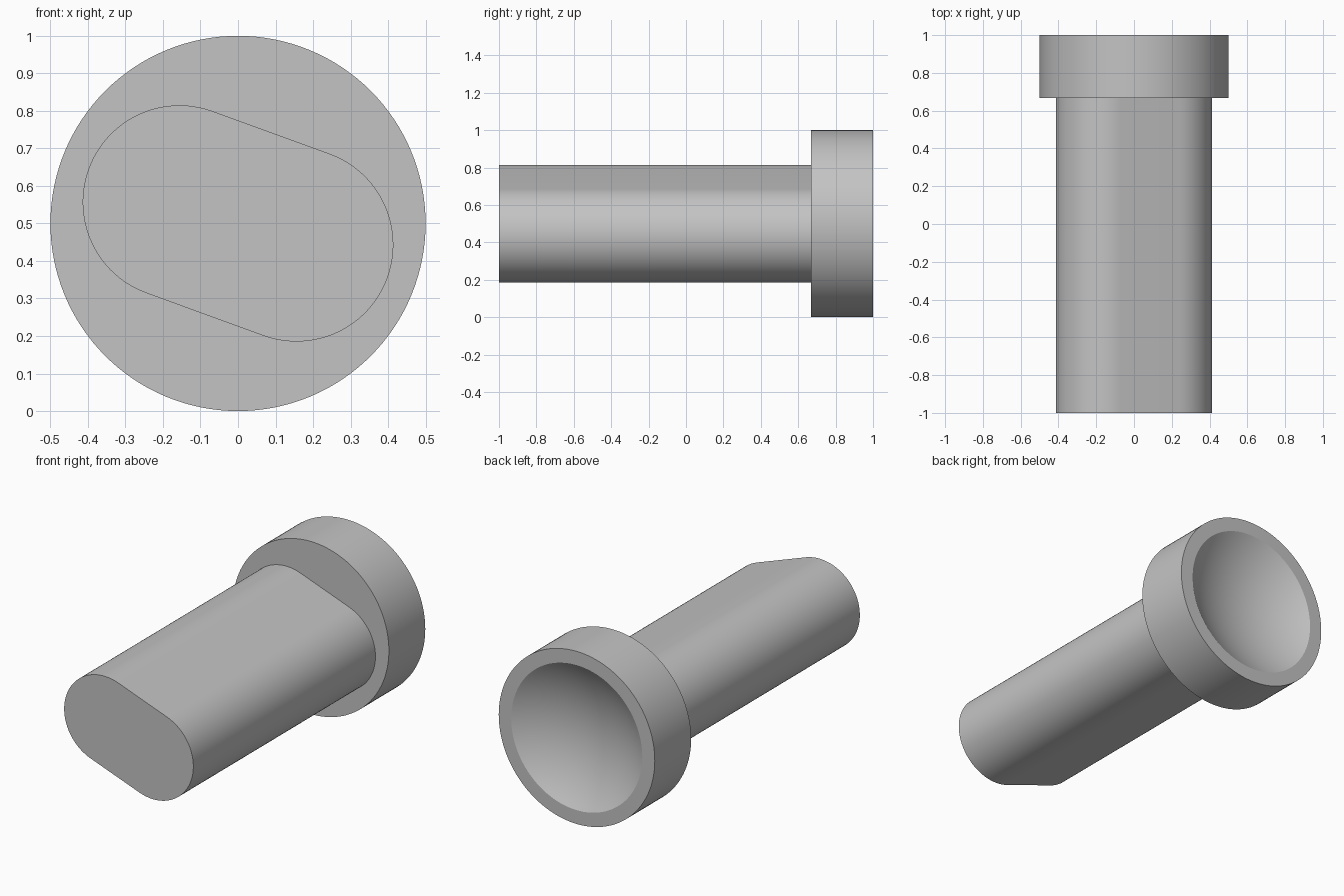
import bpy
import bmesh
from math import sin, cos, tan, atan, pi, radians

cube = bpy.data.objects.get("Cube")
if cube:
    bpy.data.objects.remove(cube, do_unlink=True)

CENTRE_Z = 0.5
BACK, STEP, FRONT = 1.0, 0.667, -1.0

grey = bpy.data.materials.new("plain grey")
grey.use_nodes = True
colour = (0.55, 0.55, 0.55, 1)
grey.diffuse_color = colour
grey.node_tree.nodes["Principled BSDF"].inputs["Base Color"].default_value = colour


def finish(name, bm):
    """Turn a bmesh into a smooth object with crisp edges."""
    bmesh.ops.recalc_face_normals(bm, faces=bm.faces)
    mesh = bpy.data.meshes.new(name)
    bm.to_mesh(mesh)
    bm.free()
    mesh.materials.append(grey)
    obj = bpy.data.objects.new(name, mesh)
    bpy.context.collection.objects.link(obj)
    bpy.ops.object.select_all(action='DESELECT')
    obj.select_set(True)
    bpy.context.view_layer.objects.active = obj
    bpy.ops.object.shade_smooth_by_angle(angle=radians(20))
    return obj


# Shaft: a slanted stadium outline extruded along y
radius, half_length, tilt, steps = 0.258, 0.166, radians(-20), 48
bm = bmesh.new()
outline = []
for side in (1, -1):
    for i in range(steps + 1):
        a = pi * i / steps - side * pi / 2 + tilt
        outline.append(bm.verts.new((
            side * half_length * cos(tilt) + radius * cos(a),
            FRONT,
            CENTRE_Z + side * half_length * sin(tilt) + radius * sin(a))))
cap = bm.faces.new(outline)
extruded = bmesh.ops.extrude_face_region(bm, geom=[cap], use_keep_orig=True)
moved = [v for v in extruded["geom"] if isinstance(v, bmesh.types.BMVert)]
bmesh.ops.translate(bm, verts=moved, vec=(0, STEP + 0.01 - FRONT, 0))
finish("shaft", bm)

# Head: a round collar with a shallow spherical dish in its back
outer, rim, depth, rings = 0.5, 0.42, 0.125, 14
angle = 2 * atan(depth / rim)
sphere = rim / sin(angle)
profile = [(0, STEP), (outer, STEP), (outer, BACK)]
for i in range(rings + 1):
    a = angle * (1 - i / rings)
    profile.append((sphere * sin(a), BACK - sphere * (cos(a) - cos(angle))))
bm = bmesh.new()
verts = [bm.verts.new((r, y, CENTRE_Z)) for r, y in profile]
edges = [bm.edges.new(pair) for pair in zip(verts, verts[1:])]
bmesh.ops.spin(bm, geom=verts + edges, cent=(0, 0, CENTRE_Z), axis=(0, 1, 0),
               angle=2 * pi, steps=128)
bmesh.ops.remove_doubles(bm, verts=bm.verts, dist=0.0001)
finish("dished_head", bm)
